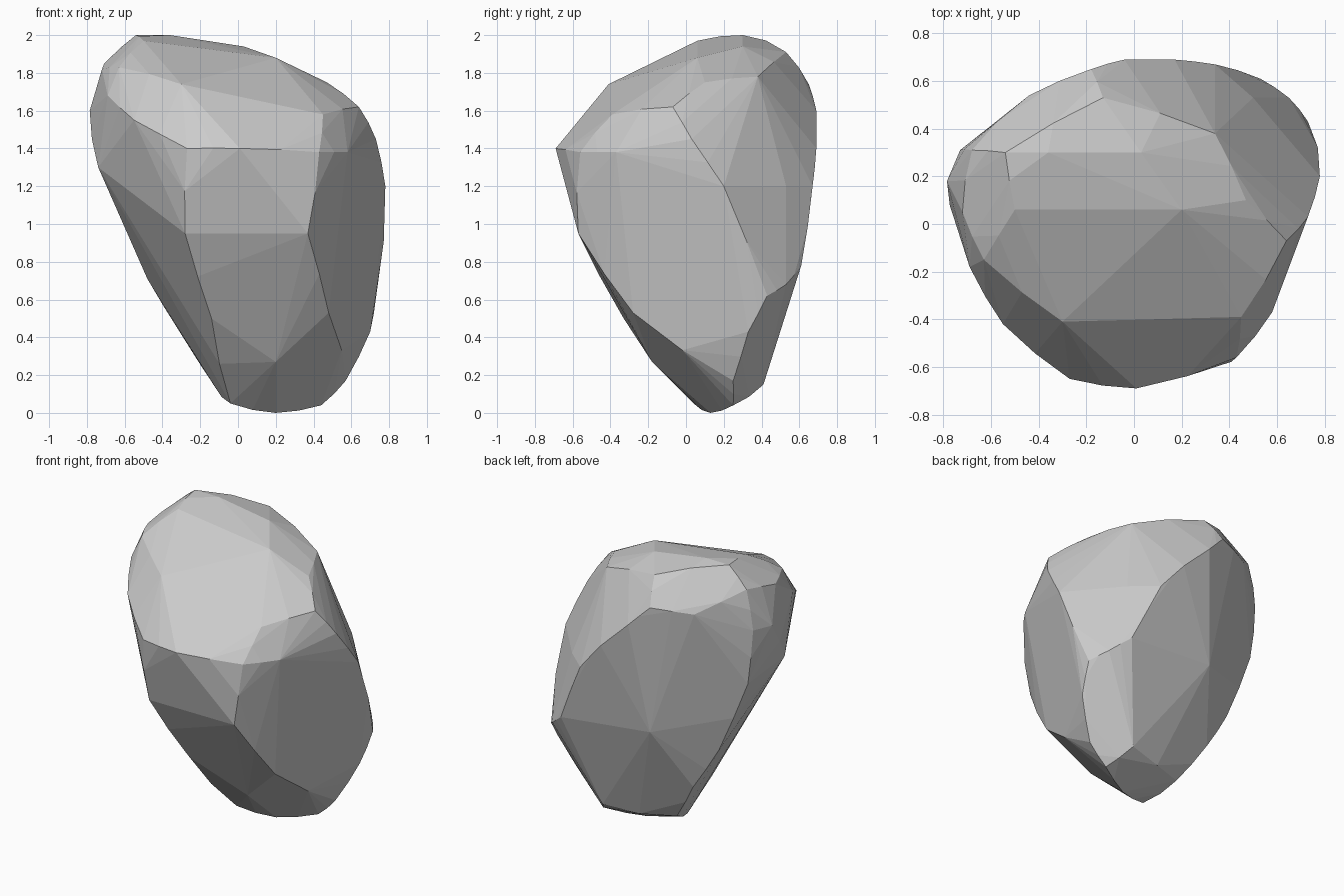
import bpy, bmesh, math

if "Cube" in bpy.data.objects:
    bpy.data.objects.remove(bpy.data.objects["Cube"])

# Corner points of the boulder, grouped by region
crown = [(-.5, .06, 1.97), (.2, .06, 1.88), (-.54, .3, 2), (-.36, .3, 2), (.03, .3, 1.94),
         (-.3, -.41, 1.74), (.45, -.39, 1.58), (.64, -.07, 1.62), (.47, .1, 1.75),
         (.34, .38, 1.78), (-.13, .53, 1.91), (-.63, -.15, 1.83), (-.68, .31, 1.87)]
front_rim = [(.01, -.69, 1.4), (-.27, -.65, 1.4), (.43, -.56, 1.38), (-.55, -.42, 1.55),
             (.58, -.37, 1.38)]
left_rim = [(-.69, -.18, 1.68), (-.785, .18, 1.6), (-.73, .31, 1.6), (-.74, -.02, 1.3),
            (-.72, .05, 1.82)]
back_face = [(-.44, .54, 1.72), (-.18, .65, 1.74), (-.04, .69, 1.6), (.17, .69, 1.4),
             (.34, .67, 1.2), (.53, .61, .78), (-.13, .58, .84)]
right_side = [(.65, .53, .68), (.73, .43, .62), (.78, .2, 1.2), (.73, .03, 1.45),
              (.5, .53, 1.2), (.7, .33, .43)]
lower_edges = [(.37, -.57, .95), (.48, -.28, .53), (-.28, -.57, .95), (-.14, -.33, .5),
               (-.48, .33, .71), (-.69, .31, 1.22), (-.3, .35, .42)]
foot = [(.2, .13, 0), (.44, .25, .04), (-.04, .04, .05), (.2, -.18, .27), (.35, .41, .15),
        (.57, .25, .17), (-.12, .27, .14)]


def hull(points):
    """Convex hull of the points as a new bmesh."""
    bm = bmesh.new()
    for p in points:
        bm.verts.new(p)
    bmesh.ops.convex_hull(bm, input=bm.verts[:])
    bmesh.ops.delete(bm, geom=[v for v in bm.verts if not v.link_faces], context='VERTS')
    bmesh.ops.recalc_face_normals(bm, faces=bm.faces[:])
    bm.normal_update()
    return bm


# Rough block, then worn edges: push the middle of each sharp edge slightly outward
rough = hull(crown + front_rim + left_rim + back_face + right_side + lower_edges + foot)
points = [v.co.copy() for v in rough.verts]
for e in rough.edges:
    if e.calc_face_angle(0) > math.radians(22):
        a, b = e.verts
        d = b.co - a.co
        m = (a.co + b.co) / 2 + .07 * (d.dot(b.normal) * b.normal - d.dot(a.normal) * a.normal)
        m.x = max(-.785, min(.785, m.x))
        m.y = max(-.69, min(.69, m.y))
        m.z = max(0, min(2, m.z))
        points.append(m)
rough.free()

# Final faceted boulder, near-flat facets merged
bm = hull(points)
bmesh.ops.dissolve_limit(bm, angle_limit=math.radians(3), verts=bm.verts[:], edges=bm.edges[:])
mesh = bpy.data.meshes.new("boulder")
bm.to_mesh(mesh)
bm.free()
boulder = bpy.data.objects.new("boulder", mesh)
bpy.context.collection.objects.link(boulder)
